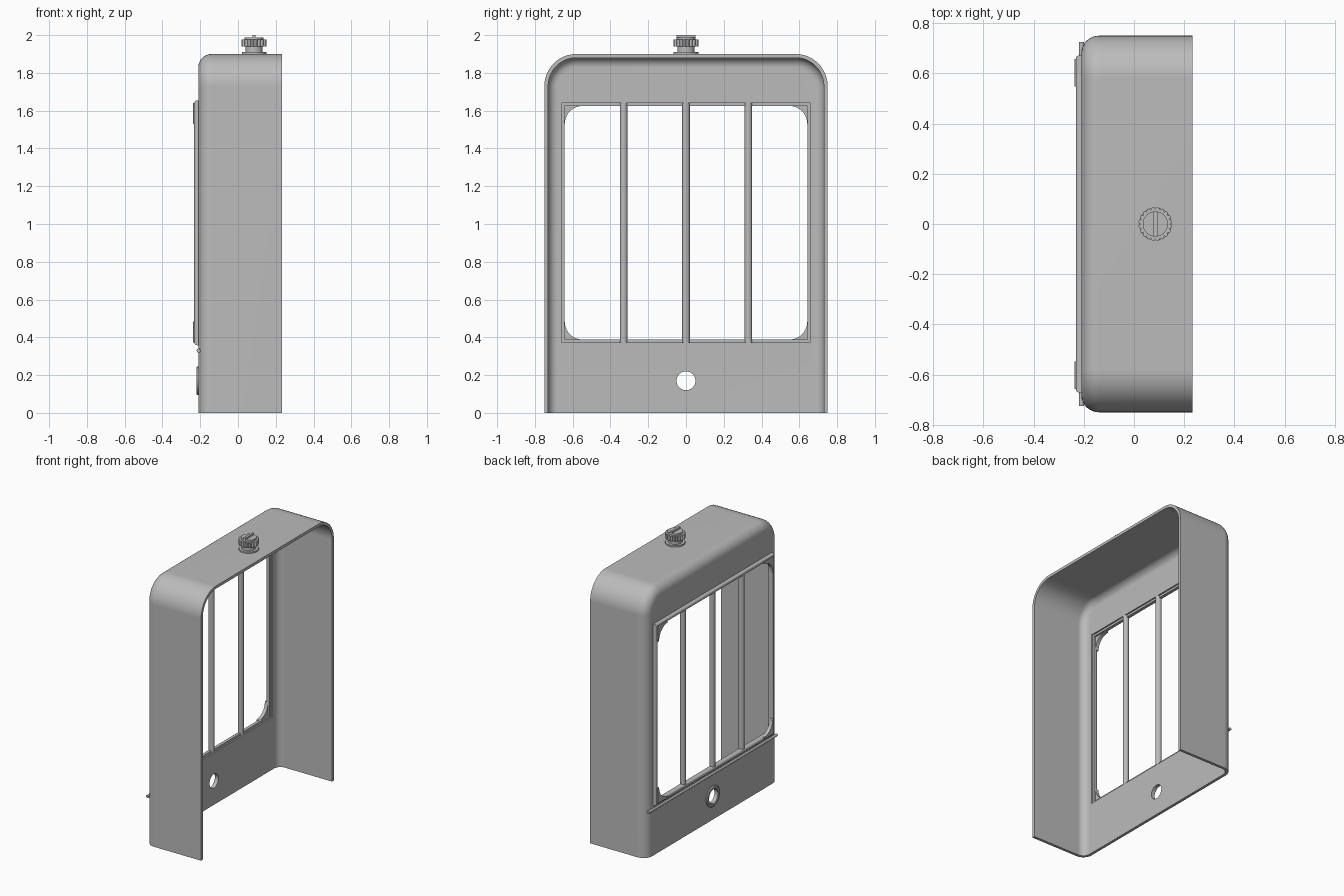
import bpy
import bmesh
from math import pi, sin, cos
from mathutils import Vector, Matrix

if "Cube" in bpy.data.objects:
    bpy.data.objects.remove(bpy.data.objects["Cube"])

grey = bpy.data.materials.new("plain grey")
grey.use_nodes = True
GREY = (0.5, 0.5, 0.5, 1)
grey.diffuse_color = GREY
grey.node_tree.nodes["Principled BSDF"].inputs["Base Color"].default_value = GREY

FRONT, REAR = -0.21, 0.233
HALF, HEIGHT, WALL = 0.75, 1.9, 0.02
OPEN_Y, OPEN_LOW, OPEN_TOP = 0.657, 0.373, 1.64


def finish(name, bm, thickness=0):
    """Make the object, thicken it if it is sheet, and shade it with sharp edges."""
    bmesh.ops.recalc_face_normals(bm, faces=bm.faces)
    mesh = bpy.data.meshes.new(name)
    bm.to_mesh(mesh)
    bm.free()
    mesh.materials.append(grey)
    obj = bpy.data.objects.new(name, mesh)
    bpy.context.collection.objects.link(obj)
    bpy.ops.object.select_all(action="DESELECT")
    obj.select_set(True)
    bpy.context.view_layer.objects.active = obj
    if thickness:
        solid = obj.modifiers.new("sheet thickness", "SOLIDIFY")
        solid.thickness = thickness
        solid.offset = -1
        solid.use_even_offset = True
        bpy.ops.object.modifier_apply(modifier=solid.name)
    bpy.ops.object.shade_smooth_by_angle(angle=0.6)
    weighted = obj.modifiers.new("flat panels", "WEIGHTED_NORMAL")
    weighted.keep_sharp = True
    return obj


def bridge(bm, rings, closed=True):
    """Join successive rings of vertices with quads."""
    for a, b in zip(rings, rings[1:]):
        n = len(a)
        for i in range(n if closed else n - 1):
            j = (i + 1) % n
            bm.faces.new((a[i], a[j], b[j], b[i]))


def arch(x, inset, steps=12):
    """Open outline of the housing: up one side, over the top, down the other."""
    w, r = HALF - inset, 0.17 - inset
    top = HEIGHT - inset
    half = [(w, 0)] + [(w - r + r * cos(a), top - r + r * sin(a))
                       for a in (pi / 2 * i / steps for i in range(steps + 1))]
    return [Vector((x, y, z)) for y, z in half] + [Vector((x, -y, z)) for y, z in reversed(half)]


def circle(x, y, z, r, n=32):
    return [Vector((x, y + r * cos(2 * pi * i / n), z + r * sin(2 * pi * i / n))) for i in range(n)]


def rectangle(x, grow=0.0):
    y, low, top = OPEN_Y + grow, OPEN_LOW - grow, OPEN_TOP + grow
    return [Vector((x, *p)) for p in ((y, low), (y, top), (-y, top), (-y, low))]


def cylinder(name, start, end, r, n=16):
    start, end = Vector(start), Vector(end)
    turn = (end - start).to_track_quat("Z", "Y").to_matrix().to_4x4()
    bm = bmesh.new()
    bmesh.ops.create_cone(bm, cap_ends=True, segments=n, radius1=r, radius2=r,
                          depth=(end - start).length,
                          matrix=Matrix.Translation((start + end) / 2) @ turn)
    return finish(name, bm)


def prism(name, outline, shift):
    bm = bmesh.new()
    face = bm.faces.new([bm.verts.new(p) for p in outline])
    new = bmesh.ops.extrude_face_region(bm, geom=[face])["geom"]
    bmesh.ops.translate(bm, vec=shift, verts=[v for v in new if isinstance(v, bmesh.types.BMVert)])
    return finish(name, bm)


# Sheet housing with rounded front edge, open at the rear and the bottom
bm = bmesh.new()
fillet = 0.07
rings = [arch(REAR, 0)] + [arch(FRONT + fillet * (1 - sin(a)), fillet * (1 - cos(a)))
                           for a in (pi / 2 * i / 8 for i in range(9))]
rings = [[bm.verts.new(p) for p in ring] for ring in rings]
bridge(bm, rings, closed=False)
front = rings[-1]
edges = [bm.edges.get(pair) for pair in zip(front, front[1:])] + [bm.edges.new((front[-1], front[0]))]
for outline in (rectangle(FRONT), circle(FRONT, 0, 0.17, 0.05)):
    loop = [bm.verts.new(p) for p in outline]
    edges += [bm.edges.new((v, loop[i - 1])) for i, v in enumerate(loop)]
bmesh.ops.triangle_fill(bm, use_beauty=True, use_dissolve=False, edges=edges, normal=(-1, 0, 0))
finish("housing", bm, WALL)

# Rounded bead framing the grille opening
bm = bmesh.new()
section = [(-0.015, -0.2)] + [(-0.015 * cos(a), -0.216 - 0.016 * sin(a))
                              for a in (pi * i / 8 for i in range(9))] + [(0.015, -0.2)]
rings = [[bm.verts.new(p) for p in rectangle(x, grow)] for grow, x in section]
bridge(bm, rings + rings[:1])
finish("grille_frame", bm)

# Vertical grille bars
for name, y in (("right", -0.33), ("middle", 0), ("left", 0.33)):
    cylinder("grille_bar_" + name, (-0.208, y, OPEN_LOW), (-0.208, y, OPEN_TOP), 0.02)

# Curved gussets in the four corners of the frame
middle = (OPEN_LOW + OPEN_TOP) / 2
for vertical, up in (("upper", 1), ("lower", -1)):
    for side, out in (("left", 1), ("right", -1)):
        cy, cz = OPEN_Y, (OPEN_TOP - OPEN_LOW) / 2
        r = 0.095
        pts = [(cy, cz)] + [(cy - 0.015 - r + r * cos(a), cz - 0.015 - r + r * sin(a))
                            for a in (pi / 2 * i / 10 for i in range(11))]
        pts.insert(1, (cy, cz - 0.015 - r))
        pts.append((cy - 0.015 - r, cz))
        prism(f"{vertical}_{side}_gusset",
              [Vector((-0.237, out * y, middle + up * z)) for y, z in pts], (0.025, 0, 0))

# Thin cross rod below the grille
cylinder("cross_rod", (-0.209, -0.725, 0.33), (-0.209, 0.725, 0.33), 0.01)

# Collar round the crank hole
bm = bmesh.new()
profile = ((0.05, -0.205), (0.05, -0.217), (0.055, -0.221), (0.068, -0.221), (0.075, -0.216), (0.075, -0.205))
rings = [[bm.verts.new(p) for p in circle(x, 0, 0.17, r)] for r, x in profile]
bridge(bm, rings + rings[:1])
finish("crank_hole_collar", bm)

# Filler cap: flange, neck, scalloped grip, top disc and handle
CAP_X = 0.085
for name, low, high, r in (("flange", 1.895, 1.91, 0.065), ("neck", 1.905, 1.945, 0.046),
                           ("top", 1.97, 1.988, 0.05)):
    cylinder("cap_" + name, (CAP_X, 0, low), (CAP_X, 0, high), r, 32)
teeth = 20
grip = []
for i in range(teeth * 6):
    a = 2 * pi * i / (teeth * 6)
    r = 0.059 + 0.009 * abs(sin(teeth * a / 2))
    grip.append(Vector((CAP_X + r * cos(a), r * sin(a), 1.94)))
prism("cap_grip", grip, (0, 0, 0.036))
prism("cap_handle", [Vector((CAP_X + x * 0.008, y * 0.049, 1.98))
                     for x, y in ((-1, -1), (1, -1), (1, 1), (-1, 1))], (0, 0, 0.02))
